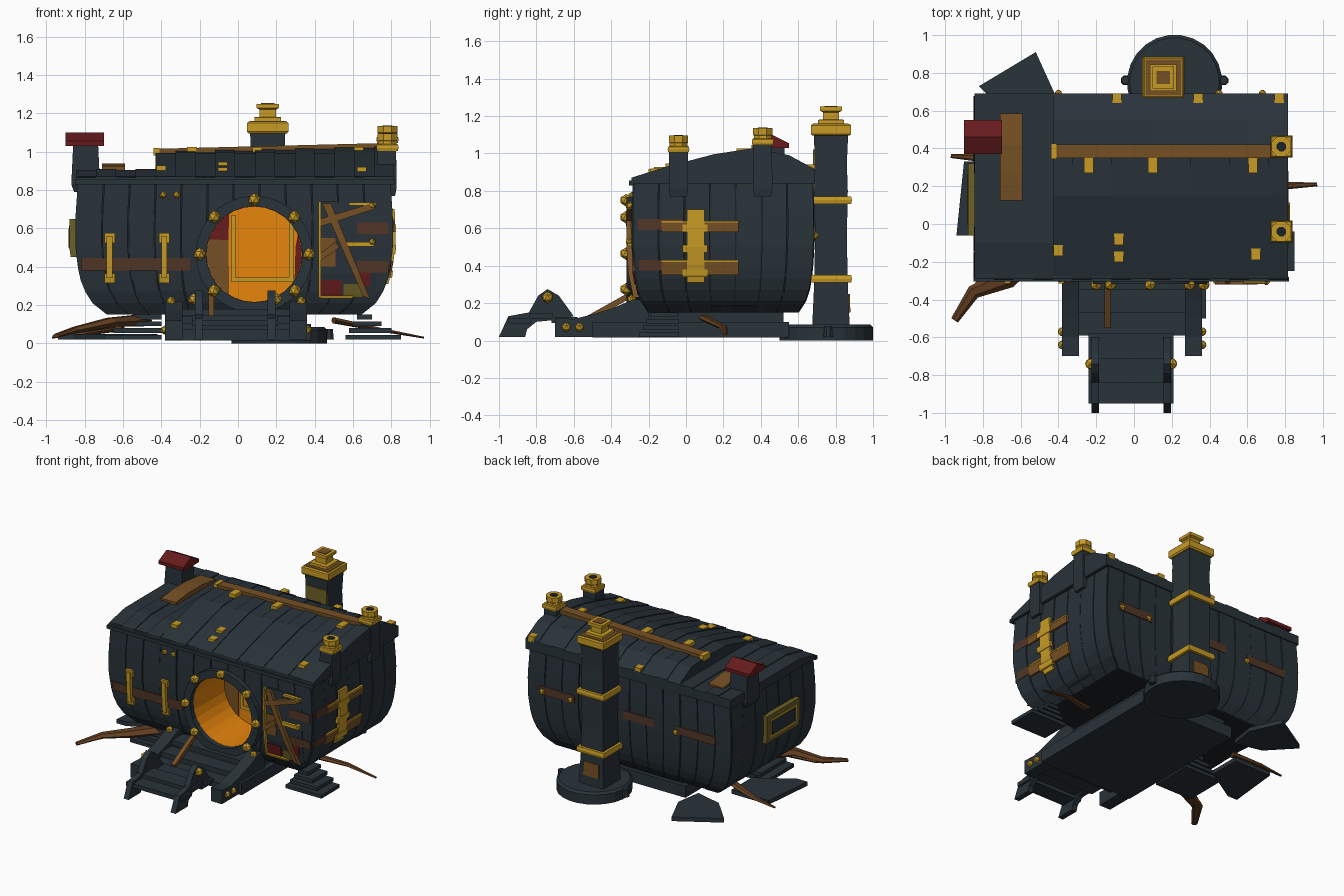
import bpy, bmesh, math, random
from mathutils import Vector

random.seed(4)
cube = bpy.data.objects.get("Cube")
if cube:
    bpy.data.objects.remove(cube)


def material(name, r, g, b):
    m = bpy.data.materials.new(name)
    m.use_nodes = True
    m.diffuse_color = (r, g, b, 1)
    m.node_tree.nodes["Principled BSDF"].inputs["Base Color"].default_value = (r, g, b, 1)
    return m


slate = material("slate", .022, .033, .042)
seam = material("dark seam", .011, .015, .019)
gold = material("gold", .58, .33, .018)
brown = material("brown wood", .18, .08, .018)
faded = material("faded brown", .085, .038, .02)
orange = material("orange glow", .88, .26, .004)
red = material("dark red", .135, .011, .012)
olive = material("olive", .15, .12, .02)
bark = material("root bark", .12, .047, .015)


def finish(name, bm, mat):
    bmesh.ops.recalc_face_normals(bm, faces=bm.faces)
    me = bpy.data.meshes.new(name)
    bm.to_mesh(me)
    bm.free()
    me.materials.append(mat)
    ob = bpy.data.objects.new(name, me)
    bpy.context.collection.objects.link(ob)
    return ob


def loft(name, mat, rings, closed=False):
    """Skin a list of equal point rings, capped or joined into a loop."""
    bm = bmesh.new()
    rows = [[bm.verts.new(p) for p in ring] for ring in rings]
    pairs = list(zip(rows, rows[1:])) + ([(rows[-1], rows[0])] if closed else [])
    n = len(rows[0])
    for a, b in pairs:
        for i in range(n):
            j = (i + 1) % n
            bm.faces.new((a[i], a[j], b[j], b[i]))
    if not closed:
        bm.faces.new(rows[0])
        bm.faces.new(rows[-1])
    return finish(name, bm, mat)


def prism(name, mat, axis, a, b, outline):
    """Extrude a flat outline along x, y or z."""
    def place(p, d):
        q = list(p)
        q.insert("xyz".index(axis), d)
        return q
    return loft(name, mat, [[place(p, d) for p in outline] for d in (a, b)])


def box(name, mat, x, y, z):
    prism(name, mat, "z", *z, [(x[0], y[0]), (x[1], y[0]), (x[1], y[1]), (x[0], y[1])])


def turned(name, mat, x, y, steps, sides=4):
    """Stack of regular rings given as (half width, height)."""
    grow = 1 / math.cos(math.pi / sides)
    angles = [math.tau * (i + .5) / sides for i in range(sides)]
    loft(name, mat, [[(x + r * grow * math.cos(a), y + r * grow * math.sin(a), z)
                      for a in angles] for r, z in steps])


def stud(x, y, z, r=.026):
    bm = bmesh.new()
    bmesh.ops.create_icosphere(bm, subdivisions=1, radius=r)
    bmesh.ops.translate(bm, vec=(x, y, z), verts=bm.verts)
    finish("stud", bm, gold)


# Hull shape: height, half length, half depth
SECTIONS = [(.15, .65, .39), (.19, .71, .42), (.25, .755, .445), (.35, .795, .463),
            (.5, .815, .473), (.65, .815, .475), (.86, .8, .47)]
CX, CY = -.02, .2


def half(z):
    z = min(max(z, SECTIONS[0][0]), SECTIONS[-1][0])
    for a, b in zip(SECTIONS, SECTIONS[1:]):
        if z <= b[0]:
            t = (z - a[0]) / (b[0] - a[0])
            return a[1] + (b[1] - a[1]) * t, a[2] + (b[2] - a[2]) * t


def wall(side, u, z, out, taper):
    """Point on one hull wall, pushed outward; taper follows the hull's narrowing."""
    hx, hy = half(z)
    s = 1 if side in ("back", "left") else -1
    if side in ("front", "back"):
        return (CX + (u - CX) * (hx / .815 if taper else 1), CY + s * (hy + out), z)
    return (CX + s * (hx + out), CY + (u - CY) * (hy / .475 if taper else 1), z)


def patch(name, mat, side, corners, thick=.02, rows=4, taper=False):
    """Plate bent over a wall; corners run low, low, high, high."""
    a, b, c, d = [Vector(p) for p in corners]
    rings = []
    for i in range(rows + 1):
        p, q = a.lerp(d, i / rows), b.lerp(c, i / rows)
        rings.append([wall(side, *point, out, taper) for point, out in
                      ((p, -.02), (q, -.02), (q, thick), (p, thick))])
    return loft(name, mat, rings)


def panel(name, mat, side, u0, u1, z0, z1, thick=.02):
    patch(name, mat, side, [(u0, z0), (u1, z0), (u1, z1), (u0, z1)], thick)


# Round doorway outline and the cutter that opens the hull behind it
DX, DZ, BACK = .085, .465, .1


def around(deg, r=.25):
    a = math.radians(deg)
    return DX + r * math.cos(a), DZ + r * math.sin(a)


TURN = [k * 360 / 28 for k in range(28)]
cutter = prism("door_cutter", seam, "y", -.5, BACK, [around(d, .258) for d in TURN])
cutter.hide_render = True
cutter.hide_viewport = True


def open_door(ob):
    m = ob.modifiers.new("door opening", "BOOLEAN")
    m.operation = "DIFFERENCE"
    m.object = cutter
    m.solver = "EXACT"


# Hull core and wall planks
open_door(loft("hull_core", seam, [[(CX - hx, CY - hy, z), (CX + hx, CY - hy, z),
                                    (CX + hx, CY + hy, z), (CX - hx, CY + hy, z)] for z, hx, hy in SECTIONS]))
for side, mid, reach, count in (("front", CX, .825, 12), ("back", CX, .825, 12),
                                ("left", CY, .483, 7), ("right", CY, .483, 7)):
    step = 2 * reach / count
    for i in range(count):
        u = mid - reach + i * step
        plank = patch("wall_plank", slate, side,
                      [(u, .15), (u + step - .006, .15), (u + step - .006, .87), (u, .87)],
                      random.choice((.008, .011, .014)), 12, taper=True)
        if side == "front" and abs(u + step / 2 - DX) < .36:
            open_door(plank)

# Roof slabs, lower and flatter at one end
ROOF = [(-.295, .84), (-.29, .865), (-.1, .925), (.15, .99), (.36, 1.025), (.55, .985), (.69, .91), (.69, .84)]
edges = [-.845 + 1.66 * i / 16 for i in range(17)]
for i, (x0, x1) in enumerate(zip(edges, edges[1:])):
    lift = .006 * (i % 2)
    top = .905 if x1 < -.42 else .985 + .04 * (i / 16)
    prism("roof_slab", slate, "x", x0, x1,
          [(y, z if z < .85 else min(z, top) + lift) for y, z in ROOF])
box("eave_board", slate, (-.85, .82), (-.305, -.28), (.83, .855))
loft("ridge_beam", brown, [[(x, .35, z - .03), (x, .42, z - .03), (x, .42, z), (x, .35, z)]
                           for x, z in ((-.44, 1.015), (.75, 1.045))])
prism("roof_patch", brown, "x", -.71, -.59,
      [(.125, .9), (.585, .9), (.585, .92), (.42, .94), (.27, .94), (.125, .925)])
for x, y, z in ((-.4, -.14, .915), (-.08, -.17, .905), (-.08, -.08, .935), (.645, -.16, .908), (-.09, .66, .93),
                (.34, .66, .93), (.77, .66, .93)):
    box("roof_clip", gold, (x - .025, x + .025), (y - .03, y + .03), (z - .03, z + .012))
for x in (-.24, .1, .63):
    box("ridge_clip", gold, (x - .025, x + .025), (.27, .35), (.97, 1.026))
box("beam_end_clip", gold, (-.44, -.41), (.345, .425), (.98, 1.02))

# Small chimneys on the right end
for y, z in ((-.04, 1.01), (.41, 1.05)):
    turned("chimney_stack", slate, .775, y, [(.045, .77), (.052, .81), (.05, z)])
    turned("chimney_cap", gold, .78, y, [(.054, z - .005), (.058, z + .01), (.056, z + .025), (.05, z + .03)])
    turned("chimney_pot", gold, .78, y, [(.05, z), (.047, z + .045), (.052, z + .05), (.052, z + .085)], 8)
    turned("chimney_hole", seam, .78, y, [(.025, z + .08), (.025, z + .088)], 8)

# Hooded chimney
turned("hood_stack", slate, -.795, .46, [(.06, .79), (.075, .83), (.065, 1.04)])
prism("hood", red, "x", -.9, -.7, [(.37, 1.03), (.55, 1.03), (.55, 1.055), (.46, 1.1), (.37, 1.055)])

# Tower on a round base
TX, TY = .155, .775
turned("tower_base", slate, .215, .75, [(.25, 0), (.25, .07), (.235, .085)], 24)
for x in (-.045, .475):
    turned("base_lug", slate, x, .76, [(.025, .02), (.02, .075)], 8)
turned("tower", slate, TX, TY, [(.1, .08), (.09, .3), (.085, .55), (.09, .8), (.085, .95), (.092, 1.1)])
for z in (.33, .75):
    turned("tower_band", gold, TX, TY, [(.108, z - .02), (.112, z), (.108, z + .02)])
turned("tower_foot", brown, TX, TY + .04, [(.064, .15), (.061, .25)])
box("tower_moss", olive, (TX - .085, TX + .085), (TY - .096, TY), (.8, 1.02))
turned("tower_cap", gold, TX, TY, [(.1, 1.095), (.108, 1.105), (.108, 1.15), (.1, 1.158), (.07, 1.158),
                                   (.07, 1.18), (.042, 1.182), (.042, 1.22), (.058, 1.228), (.058, 1.25)])
turned("cap_weathering", brown, TX, TY, [(.095, 1.155), (.095, 1.161)])
turned("tower_opening", brown, TX, TY, [(.035, 1.24), (.035, 1.254)])

# Doorway ring, glowing passage and its back wall
for name, mat, outer_r, front, back in (("door_ring", slate, .305, -.318, -.2),
                                        ("passage_wall", orange, .257, -.28, BACK)):
    rings = []
    for d in TURN:
        inner, outer = around(d, .25 if mat == slate else .249), around(d, outer_r)
        rings.append([(p[0], y, p[1]) for p, y in
                      ((inner, back), (inner, front), (outer, front), (outer, back))])
    loft(name, mat, rings, closed=True)
prism("passage_back", orange, "y", BACK - .02, BACK, [around(d, .255) for d in TURN])
for name, mat, start, end, tip in (("door_red_left", red, 122, 162, (-.05, .54)),
                                   ("door_brown", brown, 162, 238, (-.05, .54)),
                                   ("door_red_right", red, -32, 24, (.3, .5))):
    prism(name, mat, "y", BACK - .025, BACK - .01,
          [around(start + (end - start) * k / 6, .248) for k in range(7)] + [tip])
for x0, x1, z0, z1 in ((-.035, -.012, .32, .67), (.265, .29, .32, .64), (-.035, .29, .32, .345)):
    box("door_inner_frame", gold, (x0, x1), (BACK - .028, BACK - .01), (z0, z1))
for deg in (0, 43, 90, 137, 180, 222, 318):
    x, z = around(deg, .285)
    stud(x, -.32, z, .034)

# Front bands, handles and boarded hatch
panel("front_band", faded, "front", -.82, -.25, .38, .445, .016)
for x in (-.67, -.385):
    panel("handle_bar", gold, "front", x - .015, x + .015, .34, .56, .04)
    for z in (.34, .55):
        panel("handle_mount", gold, "front", x - .027, x + .027, z - .025, z + .025, .03)
for x in (-.39, -.32):
    stud(x, -.29, .775, .02)
panel("hatch", slate, "front", .42, .72, .24, .74, .018)
for z0, z1 in ((.37, .43), (.57, .63)):
    panel("hatch_band", faded, "front", .62, .785, z0, z1, .021)
panel("hatch_weathering", brown, "front", .425, .51, .4, .55, .022)
panel("hatch_red", red, "front", .43, .54, .24, .33, .023)
panel("hatch_red", red, "front", .62, .69, .3, .37, .022)
panel("hatch_olive", olive, "front", .55, .65, .24, .31, .023)
for corners in ([(.65, .25), (.69, .23), (.485, .73), (.44, .73)], [(.43, .61), (.71, .7), (.71, .735), (.43, .65)],
                [(.43, .43), (.53, .5), (.51, .53), (.43, .47)]):
    patch("hatch_brace", brown, "front", corners, .045)
for u0, u1, z0, z1 in ((.54, .71, .505, .53), (.58, .72, .72, .735), (.42, .433, .24, .74), (.43, .6, .235, .25)):
    panel("hatch_trim", gold, "front", u0, u1, z0, z1, .04)
for z in (.53, .72):
    stud(.7, -.305, z, .02)

# Right end bracing
panel("end_band_upper", faded, "left", -.26, -.02, .59, .65, .016)
panel("end_band_lower", faded, "left", -.25, -.12, .375, .43, .016)
for z0, z1 in ((.35, .43), (.58, .64)):
    panel("end_plank", brown, "left", -.13, .28, z0, z1, .022)
    panel("end_plank_edge", gold, "left", -.13, .28, z1 - .01, z1, .024)
panel("end_strap", gold, "left", .005, .1, .31, .7, .026)
for z in (.36, .49, .6):
    panel("end_strap_plate", gold, "left", -.02, .115, z - .02, z + .02, .03)

# Opposite end window
panel("end_window_frame", olive, "right", -.06, .32, .45, .65, .045)
panel("end_window_rim", gold, "right", -.02, .28, .485, .615, .047)
panel("end_window_pane", slate, "right", -.005, .265, .5, .6, .05)

# Back bands
for x0, x1 in ((-.72, -.4), (-.22, .03), (.42, .7)):
    panel("back_band", faded, "back", x0, x1, .54, .6, .017)
for x, z in ((-.4, .55), (.45, .56), (.68, .56)):
    stud(x, .69, z, .022)

# Foundation and entrance stairs
box("foundation", slate, (-.38, .38), (-.5, .55), (.015, .1))
box("foundation_upper", slate, (-.34, .34), (-.2, .52), (.1, .17))
for y0, y1, z in ((-.35, -.2, .18), (-.47, -.35, .14), (-.59, -.47, .105)):
    box("stair", slate, (-.3, .28), (y0, y1), (z - .035, z))
RAIL = [(-.7, .02), (-.7, .12), (-.6, .115), (-.5, .14), (-.4, .17), (-.28, .22), (-.2, .22), (-.2, .02)]
RAMP = [(-1, .02), (-.95, .13), (-.84, .15), (-.79, .24), (-.74, .275), (-.68, .24), (-.6, .13),
        (-.7, .11), (-.8, .1), (-.85, .06), (-.86, .02)]
for s in (-1, 1):
    x = -.01 + s * .325
    prism("stair_rail", slate, "x", x - .045, x + .045, RAIL)
    x = -.015 + s * .19
    prism("ramp_side", slate, "x", x - .02, x + .02, RAMP)
    stud(x + s * .025, -.74, .23, .032)
    for y in (-.64, -.57):
        stud(-.01 + s * .37, y, .07)
    stud(-.01 + s * .34, -.29, .22)
for y0, y1, z in ((-.95, -.83, .12), (-.84, -.71, .145), (-.72, -.58, .125)):
    box("ramp_board", slate, (-.24, .21), (y0, y1), (z - .03, z))
prism("stair_stick", brown, "x", -.155, -.125, [(-.55, .12), (-.3, .26), (-.29, .23), (-.54, .09)])

# Broken slabs on the ground
prism("back_slab", slate, "z", .02, .05, [(-.82, .73), (-.52, .91), (-.42, .69), (-.45, .5), (-.65, .55)])
prism("end_slab", slate, "z", .02, .05, [(-.94, -.06), (-.86, -.06), (-.6, .1), (-.6, .33), (-.9, .33)])
for i in range(4):
    z = (.02 + .035 * i, .045 + .035 * i)
    box("right_slab", slate, (.56 + .02 * i, .85 - .05 * i), (-.25 + .02 * i, -.04), z)
    box("left_slab", slate, (-.7 + .05 * i, -.4), (-.25 + .02 * i, .06), z)

# Roots: starting thickness and path
for thick, path in ((.07, [(-.5, -.1, .12), (-.67, -.29, .11), (-.85, -.36, .07), (-.95, -.51, .04)]),
                    (.045, [(-.65, -.27, .1), (-.82, -.33, .07), (-.9, -.45, .05)]),
                    (.035, [(.5, .1, .12), (.75, .2, .07), (.97, .21, .03)]),
                    (.035, [(-.6, .3, .08), (-.8, .35, .05), (-.97, .36, .03)])):
    rings = []
    last = len(path) - 1
    for i, p in enumerate(path):
        r = thick * (1 - .7 * i / last)
        d = Vector(path[min(i + 1, last)]) - Vector(path[max(i - 1, 0)])
        across = d.cross(Vector((0, 0, 1))).normalized()
        rings.append([Vector(p) + across * r * math.cos(k * math.tau / 6)
                      + Vector((0, 0, .5 * r * math.sin(k * math.tau / 6))) for k in range(6)])
    loft("root", bark, rings)
